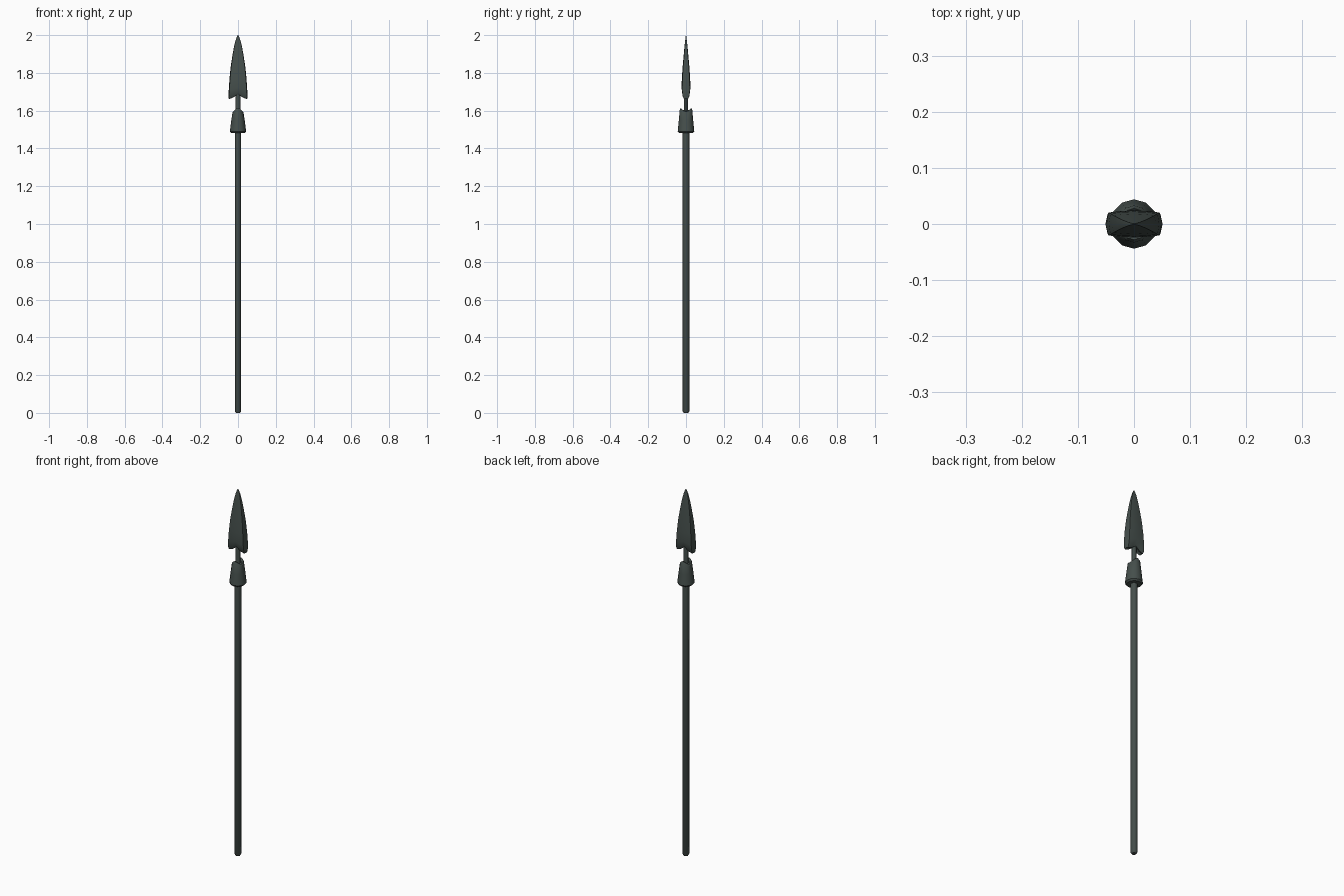
import bpy, bmesh, math

if "Cube" in bpy.data.objects:
    bpy.data.objects.remove(bpy.data.objects["Cube"])

metal = bpy.data.materials.new("dark_metal")
metal.diffuse_color = (0.06, 0.078, 0.072, 1)
metal.use_nodes = True
metal.node_tree.nodes["Principled BSDF"].inputs["Base Color"].default_value = metal.diffuse_color


def loft(name, rings, angle=35):
    """Skin closed rings of equal length and cap both ends."""
    bm = bmesh.new()
    loops = [[bm.verts.new(p) for p in ring] for ring in rings]
    n = len(loops[0])
    for a, b in zip(loops, loops[1:]):
        for i in range(n):
            j = (i + 1) % n
            bm.faces.new((a[i], a[j], b[j], b[i]))
    for ring in (loops[0], loops[-1]):
        c = bm.verts.new(sum((v.co for v in ring), ring[0].co * 0) / n)
        # seat the cap centre on the ring's y-axis points for notched ends
        c.co.z = ring[n // 4].co.z
        for i in range(n):
            bm.faces.new((ring[i], ring[(i + 1) % n], c))
    bmesh.ops.remove_doubles(bm, verts=bm.verts, dist=1e-5)
    bmesh.ops.recalc_face_normals(bm, faces=bm.faces)
    me = bpy.data.meshes.new(name)
    bm.to_mesh(me)
    bm.free()
    ob = bpy.data.objects.new(name, me)
    bpy.context.collection.objects.link(ob)
    me.materials.append(metal)
    bpy.ops.object.select_all(action='DESELECT')
    ob.select_set(True)
    bpy.context.view_layer.objects.active = ob
    bpy.ops.object.shade_smooth_by_angle(angle=math.radians(angle))
    return ob


def circle(z, rx, ry, n, saddle=0):
    """Oval ring; saddle lowers the points at the +-x sides."""
    pts = []
    for i in range(n):
        a = 2 * math.pi * i / n
        pts.append((rx * math.cos(a), ry * math.sin(a), z - saddle * math.cos(a) ** 2))
    return pts


# Shaft with a rounded butt
loft("shaft", [circle(z, r, r * 1.08, 8) for z, r in
               ((0, 0.011), (0.008, 0.0165), (1.50, 0.0165))], 50)

# Flared socket with a saddle-shaped top
loft("socket", [
    circle(1.482, 0.036, 0.037, 12),
    circle(1.490, 0.043, 0.044, 12),
    circle(1.550, 0.036, 0.038, 12, 0.004),
    circle(1.605, 0.029, 0.033, 12, 0.014),
    circle(1.615, 0.024, 0.028, 12, 0.020),
    circle(1.604, 0.018, 0.018, 12, 0.012)])

# Neck joining the socket to the blade
loft("neck", [circle(z, 0.013, 0.011, 8) for z in (1.57, 1.71)], 50)

# Leaf blade: thick edged section, notched barbs at the base
section = [(1, 0), (0.93, 0.85), (0.5, 0.95), (0, 1),
           (-0.5, 0.95), (-0.93, 0.85), (-1, 0),
           (-0.93, -0.85), (-0.5, -0.95), (0, -1),
           (0.5, -0.95), (0.93, -0.85)]
stations = [(1.662, 0.050, 0.013), (1.672, 0.051, 0.019), (1.71, 0.049, 0.024),
            (1.77, 0.045, 0.022), (1.83, 0.039, 0.018), (1.89, 0.030, 0.0125),
            (1.94, 0.021, 0.008), (1.975, 0.012, 0.004), (1.993, 0.005, 0.0015),
            (2.0, 0.001, 0.0005)]
blade_rings = []
for k, (z, w, t) in enumerate(stations):
    notch = (0.026, 0.024, 0.012)[k] if k < 3 else 0
    blade_rings.append([(w * u, t * v, z + notch * max(0, 1 - abs(u) / 0.7)
                         + (0.004 if k < 2 and v == 0 else 0))
                        for u, v in section])
loft("blade", blade_rings, 40)
